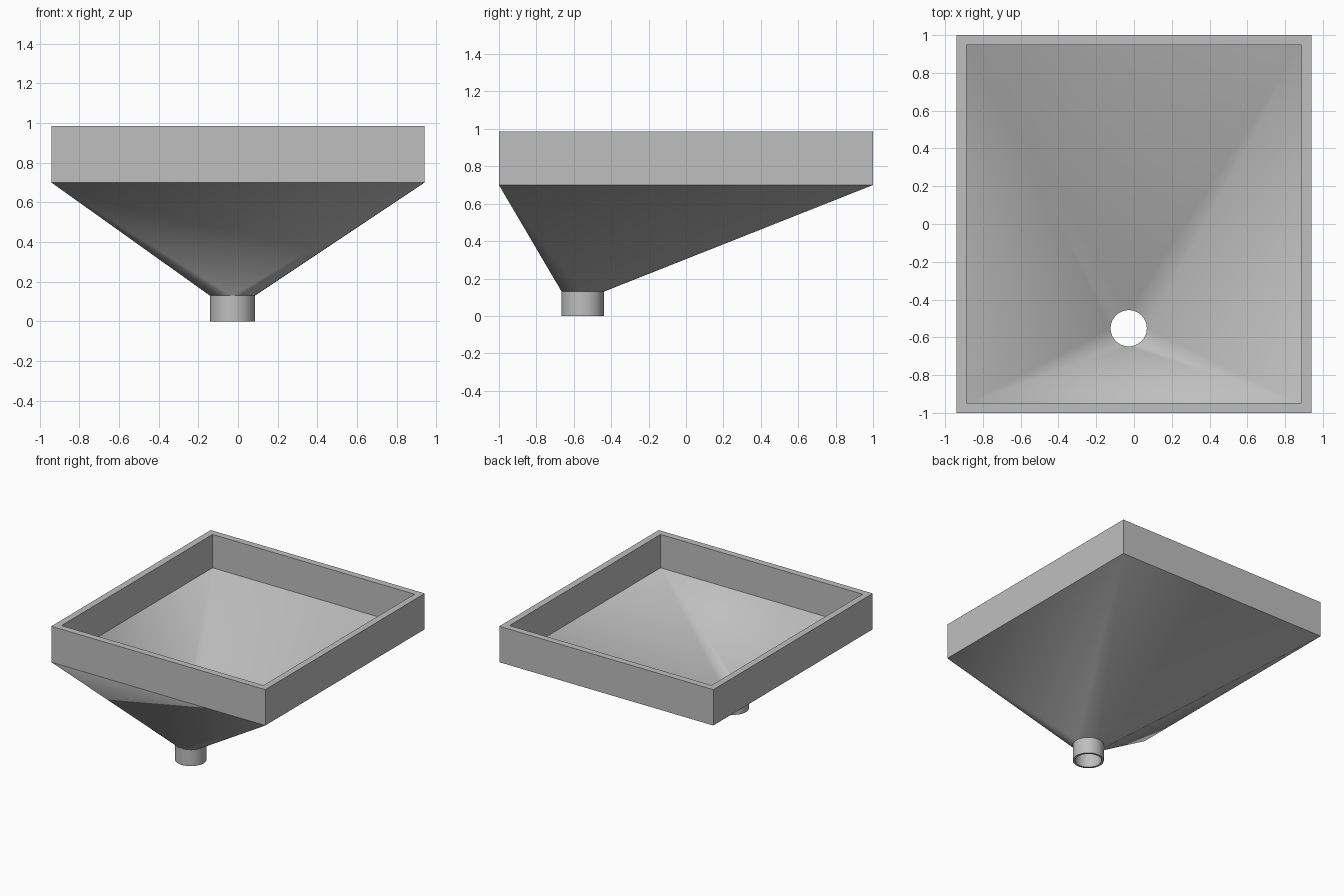
import bpy
import bmesh
from math import cos, sin, pi, radians

cube = bpy.data.objects.get("Cube")
if cube:
    bpy.data.objects.remove(cube, do_unlink=True)

# Dimensions
HALF_X, HALF_Y, WALL = 0.94, 1.0, 0.053
RIM_BOTTOM, RIM_TOP, INNER_BOTTOM = 0.70, 0.985, 0.72
SPOUT_X, SPOUT_Y, SPOUT_TOP = -0.028, -0.552, 0.13
OUTER_R, INNER_R = 0.113, 0.096
QUARTER = 12  # circle segments per quarter turn

metal = bpy.data.materials.new("grey metal")
metal.use_nodes = True
grey = (0.52, 0.52, 0.52, 1)
metal.diffuse_color = grey
metal.node_tree.nodes["Principled BSDF"].inputs["Base Color"].default_value = grey


def rectangle(bm, inset, z):
    """Four corners, counter-clockwise from +x +y."""
    x, y = HALF_X - inset, HALF_Y - inset
    return [bm.verts.new((sx * x, sy * y, z))
            for sx, sy in ((1, 1), (-1, 1), (-1, -1), (1, -1))]


def circle(bm, radius, z):
    n = 4 * QUARTER
    return [bm.verts.new((SPOUT_X + radius * cos(2 * pi * i / n),
                          SPOUT_Y + radius * sin(2 * pi * i / n), z))
            for i in range(n)]


def bridge(bm, rings):
    for a, b in zip(rings, rings[1:]):
        for i in range(len(a)):
            j = (i + 1) % len(a)
            bm.faces.new((a[i], a[j], b[j], b[i]))


def transition(bm, ring, corners, inward):
    """Square-to-round: a cone fan at each corner, a flat triangle per side."""
    n = len(ring)
    for q in range(4):
        here, after = corners[q], corners[(q + 1) % 4]
        tris = [(ring[i], ring[(i + 1) % n], here)
                for i in range(q * QUARTER, (q + 1) * QUARTER)]
        tris.append((ring[(q + 1) * QUARTER % n], after, here))
        for tri in tris:
            bm.faces.new(tri[::-1] if inward else tri)


def finish(bm, name):
    mesh = bpy.data.meshes.new(name)
    bm.to_mesh(mesh)
    bm.free()
    mesh.materials.append(metal)
    mesh.shade_smooth()
    mesh.set_sharp_from_angle(angle=radians(30))
    obj = bpy.data.objects.new(name, mesh)
    bpy.context.collection.objects.link(obj)


# Upright rectangular rim with a thick wall
bm = bmesh.new()
bridge(bm, [rectangle(bm, 0, RIM_BOTTOM), rectangle(bm, 0, RIM_TOP),
            rectangle(bm, WALL, RIM_TOP), rectangle(bm, WALL, INNER_BOTTOM)])
finish(bm, "hopper_rim")

# Off-centre funnel, outer and inner skins
bm = bmesh.new()
transition(bm, circle(bm, OUTER_R, SPOUT_TOP), rectangle(bm, 0, RIM_BOTTOM), False)
transition(bm, circle(bm, INNER_R, SPOUT_TOP), rectangle(bm, WALL, INNER_BOTTOM), True)
finish(bm, "hopper_funnel")

# Open outlet pipe
bm = bmesh.new()
bridge(bm, [circle(bm, INNER_R, SPOUT_TOP), circle(bm, INNER_R, 0),
            circle(bm, OUTER_R, 0), circle(bm, OUTER_R, SPOUT_TOP)])
finish(bm, "outlet_spout")
